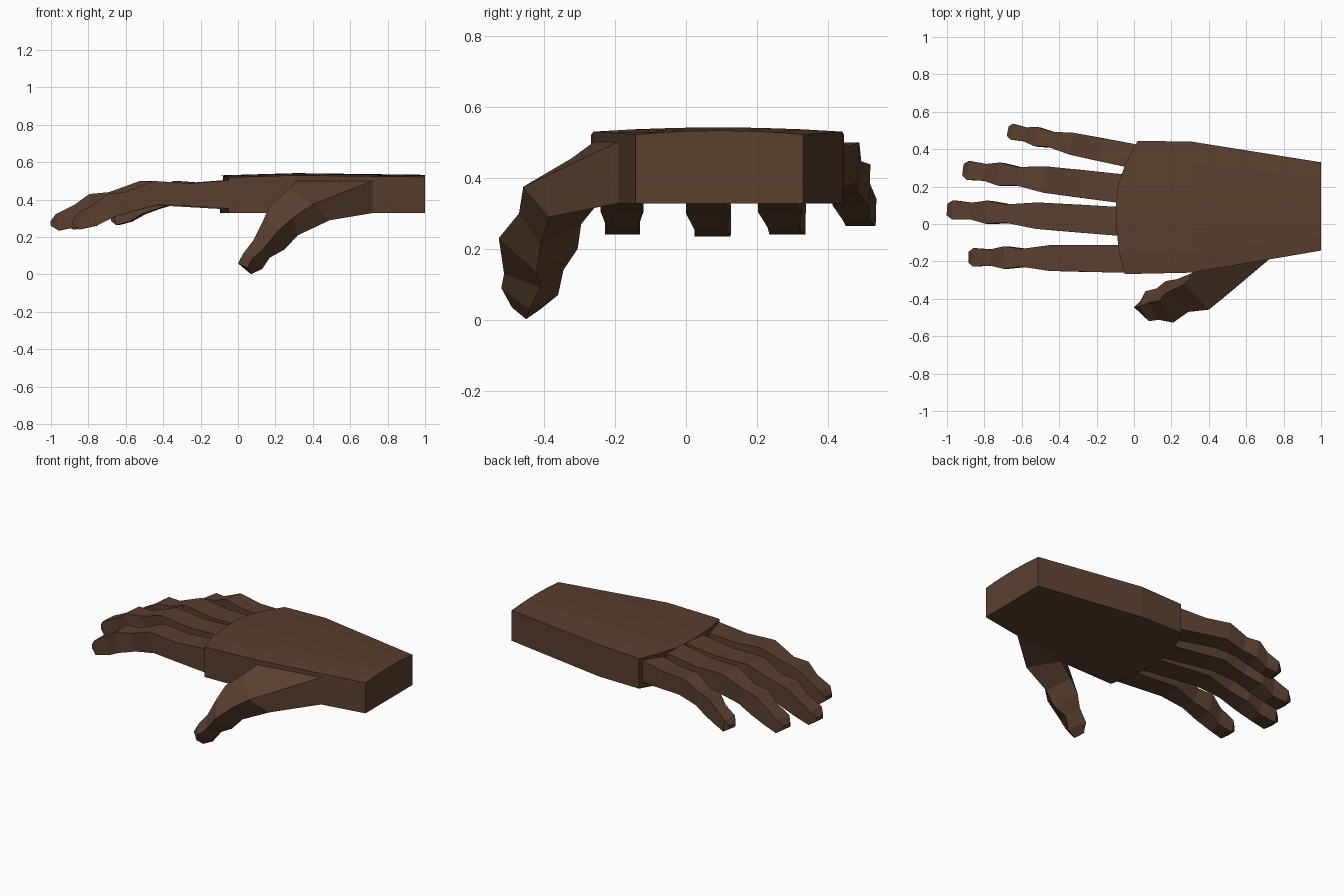
import bpy, bmesh
from mathutils import Vector

if "Cube" in bpy.data.objects:
    bpy.data.objects.remove(bpy.data.objects["Cube"])

skin = bpy.data.materials.new("brown")
skin.diffuse_color = (0.10, 0.05, 0.028, 1)
skin.use_nodes = True
skin.node_tree.nodes["Principled BSDF"].inputs["Base Color"].default_value = skin.diffuse_color


def loft(name, rings):
    """Skin a list of equal-length closed rings and cap both ends, flat shaded."""
    bm = bmesh.new()
    loops = [[bm.verts.new(p) for p in r] for r in rings]
    n = len(loops[0])
    for a, b in zip(loops, loops[1:]):
        for i in range(n):
            j = (i + 1) % n
            bm.faces.new((a[i], a[j], b[j], b[i]))
    bm.faces.new(loops[0])
    bm.faces.new(loops[-1])
    bmesh.ops.recalc_face_normals(bm, faces=bm.faces)
    me = bpy.data.meshes.new(name)
    bm.to_mesh(me)
    bm.free()
    me.materials.append(skin)
    ob = bpy.data.objects.new(name, me)
    bpy.context.collection.objects.link(ob)
    return ob


# Palm: slab with a rounded knuckle end and slightly domed top
knuckles = [-.05, -.08, -.094, -.097, -.085, -.045, .02]
rows = [(knuckles, -.268, .445, .52, .53),
        ([.31] * 7, -.26, .44, .53, .542),
        ([1.0] * 7, -.142, .33, .522, .533)]
rings = []
for xs, lo, hi, edge, mid in rows:
    top, bottom = [], []
    for i, x in enumerate(xs):
        v = i / 6
        y = lo + (hi - lo) * v
        top.append((x, y, edge + (mid - edge) * (1 - (2 * v - 1) ** 2)))
        bottom.append((x, y, .328))
    rings.append(top + bottom[::-1])
loft("palm", rings)

# Fingers: one section table (top t, top z, bottom t, bottom z, half width)
sections = [(-.06, .51, -.06, .345, .078), (.26, .487, .31, .365, .074),
            (.495, .50, .45, .372, .071), (.67, .44, .62, .335, .049),
            (.78, .43, .75, .30, .062), (.865, .372, .85, .255, .045),
            (.97, .322, .955, .235, .051), (1.0, .285, 1.0, .262, .031)]


def finger(name, base, tip, drop, width):
    base, tip = Vector(base), Vector(tip)
    along = tip - base
    side = Vector((along.y, -along.x)).normalized()
    rings = []
    for tt, tz, bt, bz, w in sections:
        ring = []
        for t, z, s in ((tt, tz, -1), (tt, tz, 1), (bt, bz, 1), (bt, bz, -1)):
            p = base + along * t + side * s * w * width
            ring.append((p.x, p.y, .5 - (.5 - z) * drop))
        rings.append(ring)
    loft(name, rings)


finger("index_finger", (-.03, -.186), (-.885, -.178), .98, .97)
finger("middle_finger", (-.05, .012), (-1.0, .078), 1.0, 1.0)
finger("ring_finger", (-.05, .187), (-.915, .29), .98, 1.0)
finger("little_finger", (.0, .362), (-.675, .498), .89, .84)

# Thumb: four-sided rings from the palm edge down to the tip
thumb = [
    [(.73, -.183, .505), (.33, -.24, .515), (.42, -.2, .335), (.73, -.183, .33)],
    [(.40, -.458, .375), (.27, -.322, .455), (.34, -.25, .325), (.49, -.385, .29)],
    [(.29, -.47, .30), (.17, -.37, .37), (.23, -.295, .27), (.32, -.41, .21)],
    [(.21, -.527, .23), (.135, -.41, .29), (.17, -.305, .20), (.25, -.42, .135)],
    [(.13, -.512, .13), (.08, -.42, .18), (.12, -.345, .14), (.17, -.41, .09)],
    [(.08, -.52, .09), (.03, -.44, .115), (.06, -.36, .07), (.13, -.44, .03)],
    [(.05, -.49, .035), (.0, -.445, .06), (.035, -.41, .03), (.07, -.45, .002)],
]
loft("thumb", thumb)
